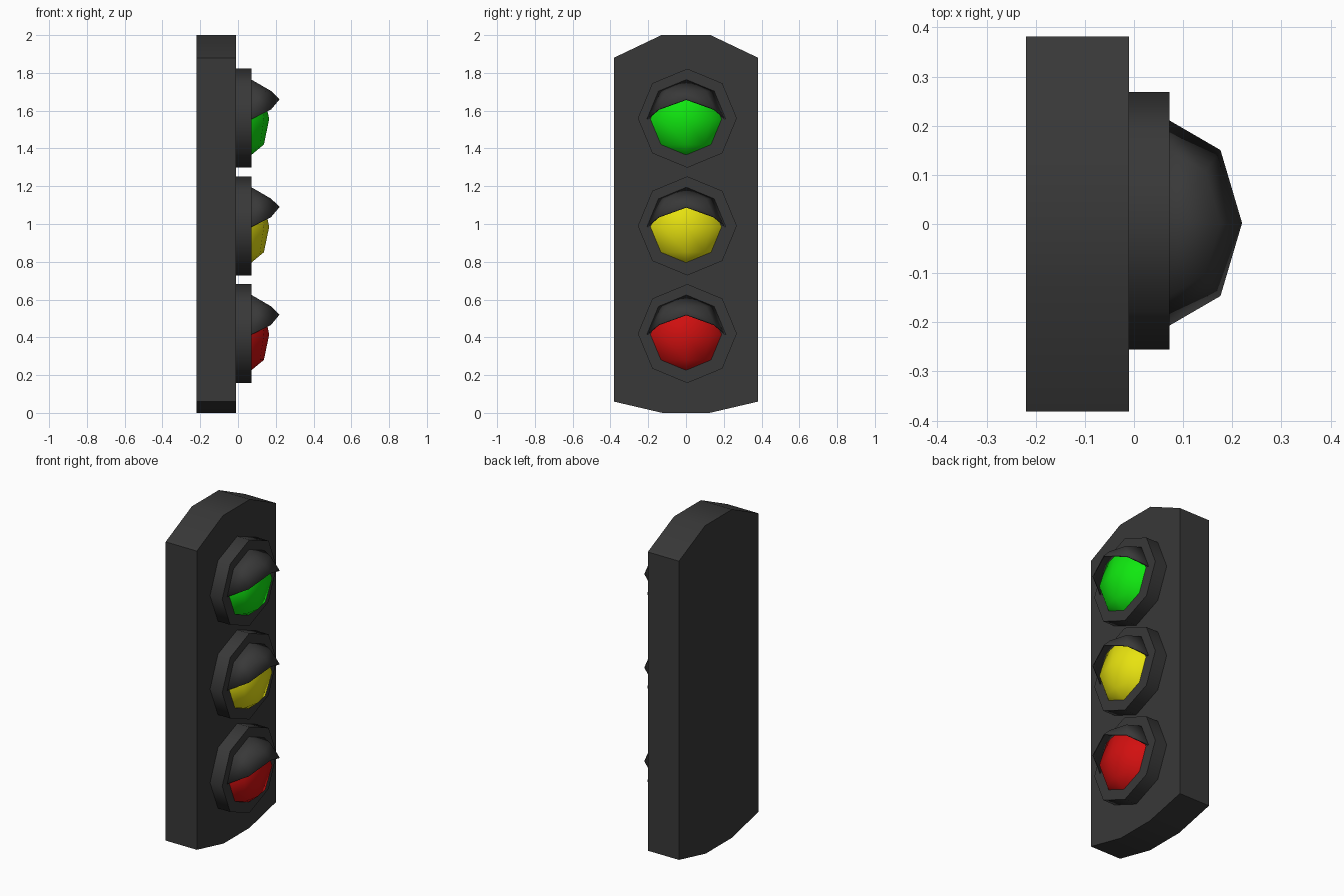
import bpy, bmesh
from math import radians, pi
from mathutils import Matrix, Vector

if "Cube" in bpy.data.objects:
    bpy.data.objects.remove(bpy.data.objects["Cube"], do_unlink=True)


def material(name, rgb):
    m = bpy.data.materials.new(name)
    m.use_nodes = True
    m.diffuse_color = (*rgb, 1)
    m.node_tree.nodes["Principled BSDF"].inputs["Base Color"].default_value = (*rgb, 1)
    return m


housing = material("dark grey", (0.04, 0.04, 0.04))
lenses = {
    "red": (0.42, material("red", (0.64, 0.005, 0.005))),
    "yellow": (0.99, material("yellow", (0.8, 0.76, 0.005))),
    "green": (1.56, material("green", (0.005, 0.8, 0.005))),
}


def finish(bm, name, mat, location=(0, 0, 0), angle=50):
    bmesh.ops.recalc_face_normals(bm, faces=bm.faces)
    mesh = bpy.data.meshes.new(name)
    bm.to_mesh(mesh)
    bm.free()
    mesh.materials.append(mat)
    ob = bpy.data.objects.new(name, mesh)
    ob.location = location
    bpy.context.collection.objects.link(ob)
    bpy.ops.object.select_all(action="DESELECT")
    ob.select_set(True)
    bpy.context.view_layer.objects.active = ob
    bpy.ops.object.shade_smooth_by_angle(angle=radians(angle))
    return ob


def dome(depth, radius):
    """Front half of a coarse sphere, flattened along x."""
    bm = bmesh.new()
    bmesh.ops.create_uvsphere(bm, u_segments=8, v_segments=4, radius=1)
    back = [v for v in bm.verts if v.co.x < -0.01]
    bmesh.ops.delete(bm, geom=back, context="VERTS")
    bmesh.ops.scale(bm, vec=(depth, radius, radius), verts=bm.verts)
    return bm


# Body: side-to-side profile extruded along x
half = [(0.125, 0), (0.382, 0.06), (0.382, 1.88), (0.13, 2)]
profile = half + [(-y, z) for y, z in reversed(half)]
bm = bmesh.new()
face = bm.faces.new([bm.verts.new((-0.22, y, z)) for y, z in profile])
out = bmesh.ops.extrude_face_region(bm, geom=[face])
moved = [g for g in out["geom"] if isinstance(g, bmesh.types.BMVert)]
bmesh.ops.translate(bm, vec=(0.21, 0, 0), verts=moved)
finish(bm, "body", housing)

for name, (z, mat) in lenses.items():
    # Octagonal mounting ring
    bm = bmesh.new()
    bmesh.ops.create_cone(bm, cap_ends=True, segments=8, radius1=0.262, radius2=0.262,
                          depth=0.1, matrix=Matrix.Rotation(pi / 2, 4, "Y"))
    finish(bm, name + "_ring", housing, (0.022, 0.007, z))

    # Coloured lens
    finish(dome(0.095, 0.19), name + "_lens", mat, (0.07, 0, z - 0.005), 80)

    # Visor: upper part of a larger dome, its rim lifted towards the tip
    bm = dome(0.15, 0.21)
    low = [v for v in bm.verts if v.co.z < -0.01]
    bmesh.ops.delete(bm, geom=low, context="VERTS")
    for v in bm.verts:
        if v.co.z < 0.01:
            v.co.z += 0.105 * (v.co.x / 0.15) ** 2
    visor = finish(bm, name + "_visor", housing, (0.07, 0.002, z - 0.005), 65)
    shell = visor.modifiers.new("thickness", "SOLIDIFY")
    shell.thickness = 0.006
    shell.offset = -1
